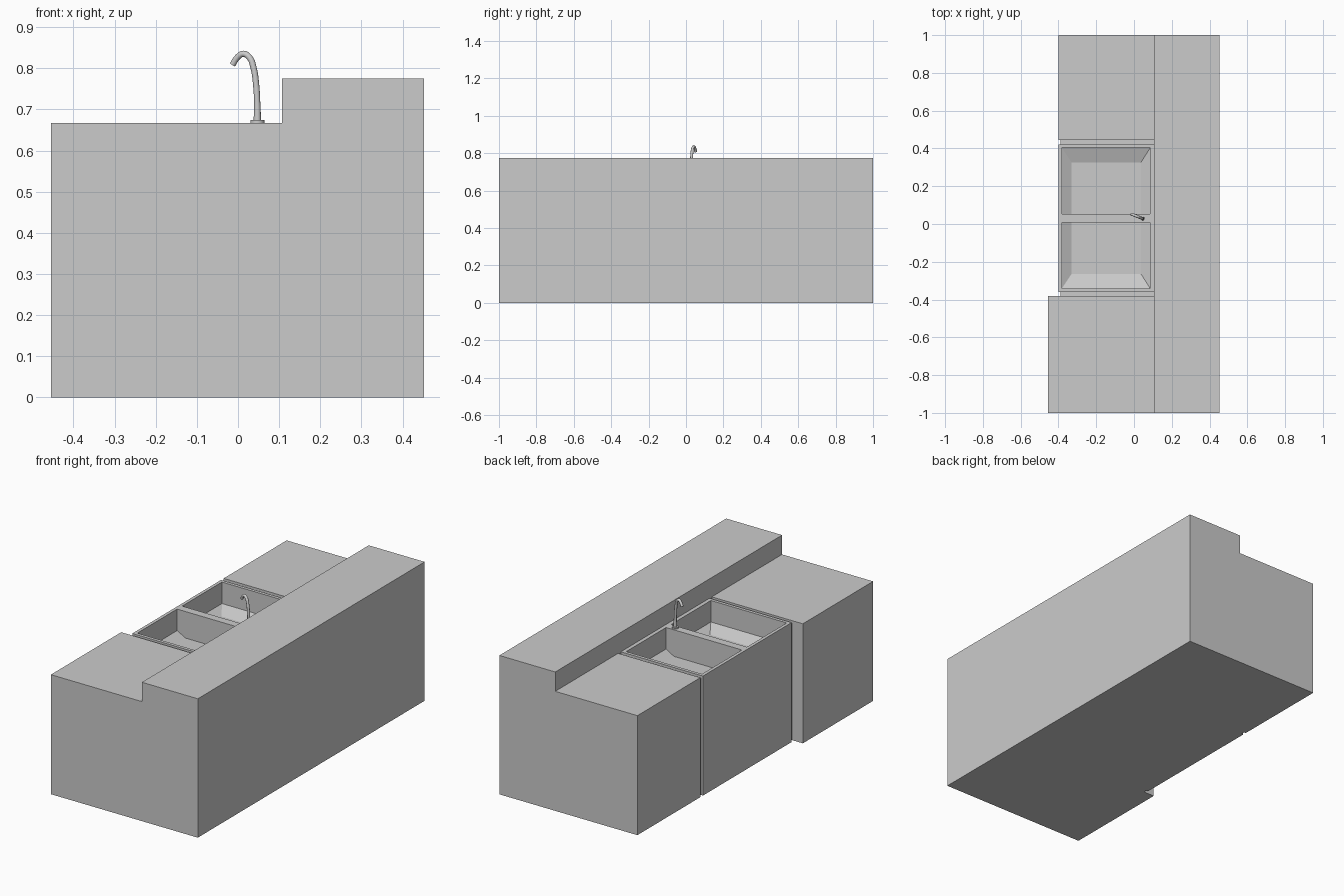
import bpy, bmesh, math
from mathutils import Vector

if "Cube" in bpy.data.objects:
    bpy.data.objects.remove(bpy.data.objects["Cube"])


def mesh_object(name, bm):
    bmesh.ops.recalc_face_normals(bm, faces=bm.faces)
    me = bpy.data.meshes.new(name)
    bm.to_mesh(me)
    bm.free()
    ob = bpy.data.objects.new(name, me)
    bpy.context.collection.objects.link(ob)
    return ob


def box(name, x0, x1, y0, y1, z0, z1):
    bm = bmesh.new()
    bmesh.ops.create_cube(bm, size=1)
    for v in bm.verts:
        v.co = Vector((x0 if v.co.x < 0 else x1,
                       y0 if v.co.y < 0 else y1,
                       z0 if v.co.z < 0 else z1))
    return mesh_object(name, bm)


def loft(name, rings):
    bm = bmesh.new()
    loops = [[bm.verts.new(p) for p in r] for r in rings]
    n = len(loops[0])
    for a, b in zip(loops, loops[1:]):
        for i in range(n):
            bm.faces.new((a[i], a[(i + 1) % n], b[(i + 1) % n], b[i]))
    bm.faces.new(loops[0])
    bm.faces.new(loops[-1])
    return mesh_object(name, bm)


def rect(x0, x1, y0, y1, z):
    return [(x0, y0, z), (x1, y0, z), (x1, y1, z), (x0, y1, z)]


def cut(target, cutter):
    cutter.hide_render = True
    mod = target.modifiers.new("cut", 'BOOLEAN')
    mod.operation = 'DIFFERENCE'
    mod.solver = 'EXACT'
    mod.object = cutter
    bpy.context.view_layer.objects.active = target
    bpy.ops.object.modifier_apply(modifier=mod.name)
    bpy.data.objects.remove(cutter)


TOP, BAR = 0.667, 0.775
FRONT, STEP, BACK = -0.40, 0.107, 0.452

# island body: stepped profile run along y
profile = [(-0.455, 0), (BACK, 0), (BACK, BAR), (STEP, BAR), (STEP, TOP), (-0.455, TOP)]
island = loft("island_body", [[(x, y, z) for x, z in profile] for y in (-1, 1)])

# the sink section and far cabinet sit back from the near cabinet
cut(island, box("setback", -0.6, FRONT, -0.38, 1.1, -0.1, 0.9))

# gaps either side of the sink unit, over the top and down the front
for y0, y1 in ((-0.38, -0.36), (0.422, 0.445)):
    cut(island, box("top_gap", -0.5, STEP, y0, y1, TOP - 0.015, TOP + 0.02))
    cut(island, box("front_gap", -0.5, FRONT + 0.012, y0, y1, -0.1, TOP + 0.02))

# twin basins, mirrored about the divider: straight walls, then a sloping floor
MID = 0.031
for s in (1, -1):
    near, far, low = MID + s * 0.022, MID + s * 0.373, MID + s * 0.295
    cut(island, loft("basin", [rect(-0.382, 0.086, near, far, TOP + 0.03),
                               rect(-0.382, 0.086, near, far, TOP - 0.12),
                               rect(-0.33, 0.037, near, low, TOP - 0.148)]))

# tap base
base = Vector((0.047, 0.028, TOP))
bm = bmesh.new()
bmesh.ops.create_cone(bm, cap_ends=True, segments=24, radius1=0.017, radius2=0.017, depth=0.008)
bmesh.ops.translate(bm, verts=bm.verts, vec=base + Vector((0, 0, 0.003)))
tap_base = mesh_object("tap_base", bm)

# tap spout: swept round tube, turned slightly toward the far basin
path = [(0.047, 0.668), (0.0465, 0.72), (0.044, 0.76), (0.038, 0.80),
        (0.028, 0.826), (0.013, 0.835), (-0.001, 0.827), (-0.013, 0.809)]
cu = bpy.data.curves.new("tap_spout", 'CURVE')
cu.dimensions = '3D'
cu.bevel_depth = 0.008
cu.bevel_resolution = 4
cu.resolution_u = 4
cu.use_fill_caps = True
sp = cu.splines.new('BEZIER')
sp.bezier_points.add(len(path) - 1)
for p, (x, z) in zip(sp.bezier_points, path):
    p.co = (x, base.y + (base.x - x) * 0.4, z)
    p.handle_left_type = p.handle_right_type = 'AUTO'
    p.radius = 1.15 if z < 0.7 else 0.95
spout = bpy.data.objects.new("tap_spout", cu)
bpy.context.collection.objects.link(spout)

# smooth the round tap parts
bpy.ops.object.select_all(action='DESELECT')
spout.select_set(True)
bpy.context.view_layer.objects.active = spout
bpy.ops.object.convert(target='MESH')
tap_base.select_set(True)
bpy.ops.object.shade_smooth_by_angle(angle=math.radians(35))
